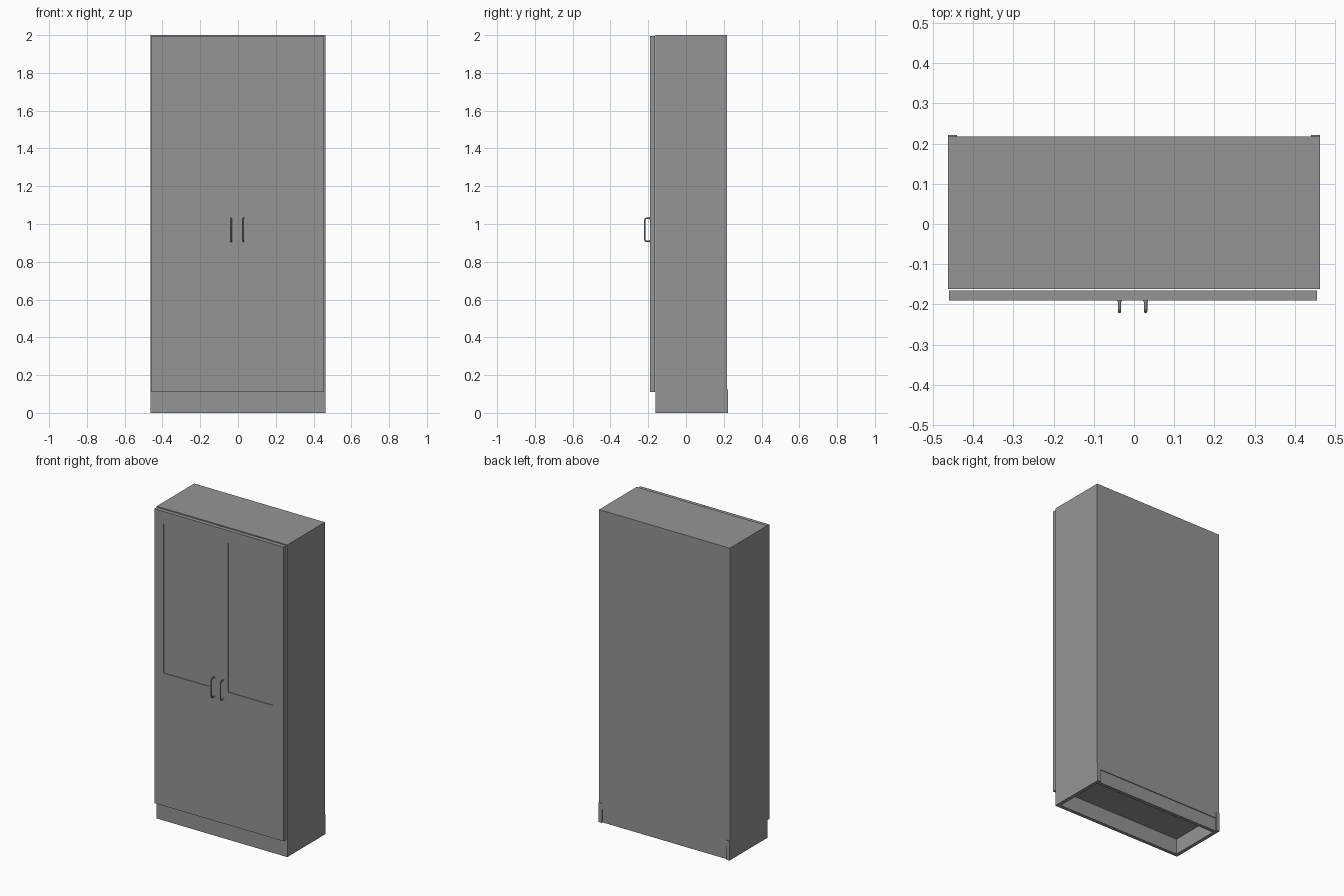
import bpy, bmesh
from mathutils import Vector

cube = bpy.data.objects.get("Cube")
if cube:
    bpy.data.objects.remove(cube, do_unlink=True)

grey = bpy.data.materials.new("mid_grey")
grey.use_nodes = True
grey.diffuse_color = (0.3, 0.3, 0.3, 1)
grey.node_tree.nodes["Principled BSDF"].inputs["Base Color"].default_value = (0.3, 0.3, 0.3, 1)


def finish(name, bm):
    mesh = bpy.data.meshes.new(name)
    bm.to_mesh(mesh)
    bm.free()
    mesh.materials.append(grey)
    obj = bpy.data.objects.new(name, mesh)
    bpy.context.collection.objects.link(obj)
    return obj


def box_mesh(x, y, z):
    """Box spanning the given (low, high) ranges."""
    bm = bmesh.new()
    bmesh.ops.create_cube(bm, size=1)
    for v in bm.verts:
        v.co = [r[0] if c < 0 else r[1] for c, r in zip(v.co, (x, y, z))]
    return bm


def box(name, x, y, z):
    return finish(name, box_mesh(x, y, z))


W, FRONT, BACK, TOP = 0.463, -0.162, 0.218, 2.0
BOARD = 0.022
FLOOR = 0.1
IN = W - BOARD

# Carcass and plinth sides
for side, s in (("right", -1), ("left", 1)):
    span = sorted((s * W, s * IN))
    box(side + "_side_panel", span, (FRONT, BACK), (0.125, TOP))
    box(side + "_plinth_side", span, (FRONT, 0.222), (0, 0.125))

# Boards between the sides
box("top_board", (-IN, IN), (FRONT, BACK), (TOP - BOARD, TOP))
box("floor_board", (-IN, IN), (FRONT, BACK - 0.01), (FLOOR, FLOOR + BOARD))
box("back_panel", (-IN, IN), (BACK - 0.01, BACK), (0.085, TOP - BOARD))
box("plinth_front", (-IN, IN), (FRONT, FRONT + BOARD), (0, FLOOR))
box("plinth_back", (-IN, IN), (BACK - 0.005 - BOARD, BACK - 0.005), (0, FLOOR))
for i in range(1, 4):
    z = FLOOR + i * 0.47
    box("shelf_%d" % i, (-IN, IN), (FRONT + 0.01, BACK - 0.01), (z, z + BOARD))


# Doors with a shallow recessed upper panel
def door(name, x, panel_x):
    bm = box_mesh(x, (-0.19, -0.165), (0.11, 1.995))
    bm.normal_update()
    face = min(bm.faces, key=lambda f: f.calc_center_median().y)
    bmesh.ops.inset_individual(bm, faces=[face], thickness=0.05)
    mid = face.calc_center_median()
    for v in face.verts:
        v.co.x = panel_x[0] if v.co.x < mid.x else panel_x[1]
        v.co.z = 0.96 if v.co.z < mid.z else 1.915
    bmesh.ops.inset_individual(bm, faces=[face], thickness=0)
    for v in face.verts:
        v.co.y += 0.005
    finish(name, bm)


door("right_door", (-0.46, -0.0055), (-0.396, -0.073))
door("left_door", (-0.0045, 0.456), (0.063, 0.387))


# Bow handles with rounded corners
def handle(name, x):
    y0, y1, z0, z1, r = -0.188, -0.218, 0.908, 1.03, 0.009
    path = [(y0, z0), (y1 + r, z0), (y1 + r * 0.3, z0 + r * 0.3), (y1, z0 + r),
            (y1, z1 - r), (y1 + r * 0.3, z1 - r * 0.3), (y1 + r, z1), (y0, z1)]
    curve = bpy.data.curves.new(name, "CURVE")
    curve.dimensions = "3D"
    curve.bevel_depth = 0.004
    curve.bevel_resolution = 2
    curve.use_fill_caps = True
    line = curve.splines.new("POLY")
    line.points.add(len(path) - 1)
    for p, (y, z) in zip(line.points, path):
        p.co = (x, y, z, 1)
    curve.materials.append(grey)
    obj = bpy.data.objects.new(name, curve)
    bpy.context.collection.objects.link(obj)
    # Round foot where each leg meets the door
    for end, z in (("lower", z0), ("upper", z1)):
        bm = bmesh.new()
        bmesh.ops.create_cone(bm, cap_ends=True, segments=12, radius1=0.006, radius2=0.006, depth=0.004)
        for v in bm.verts:
            v.co = Vector((x + v.co.x, -0.191 + v.co.z, z - v.co.y))
        finish(name + "_" + end + "_foot", bm)


handle("right_handle", -0.036)
handle("left_handle", 0.029)
